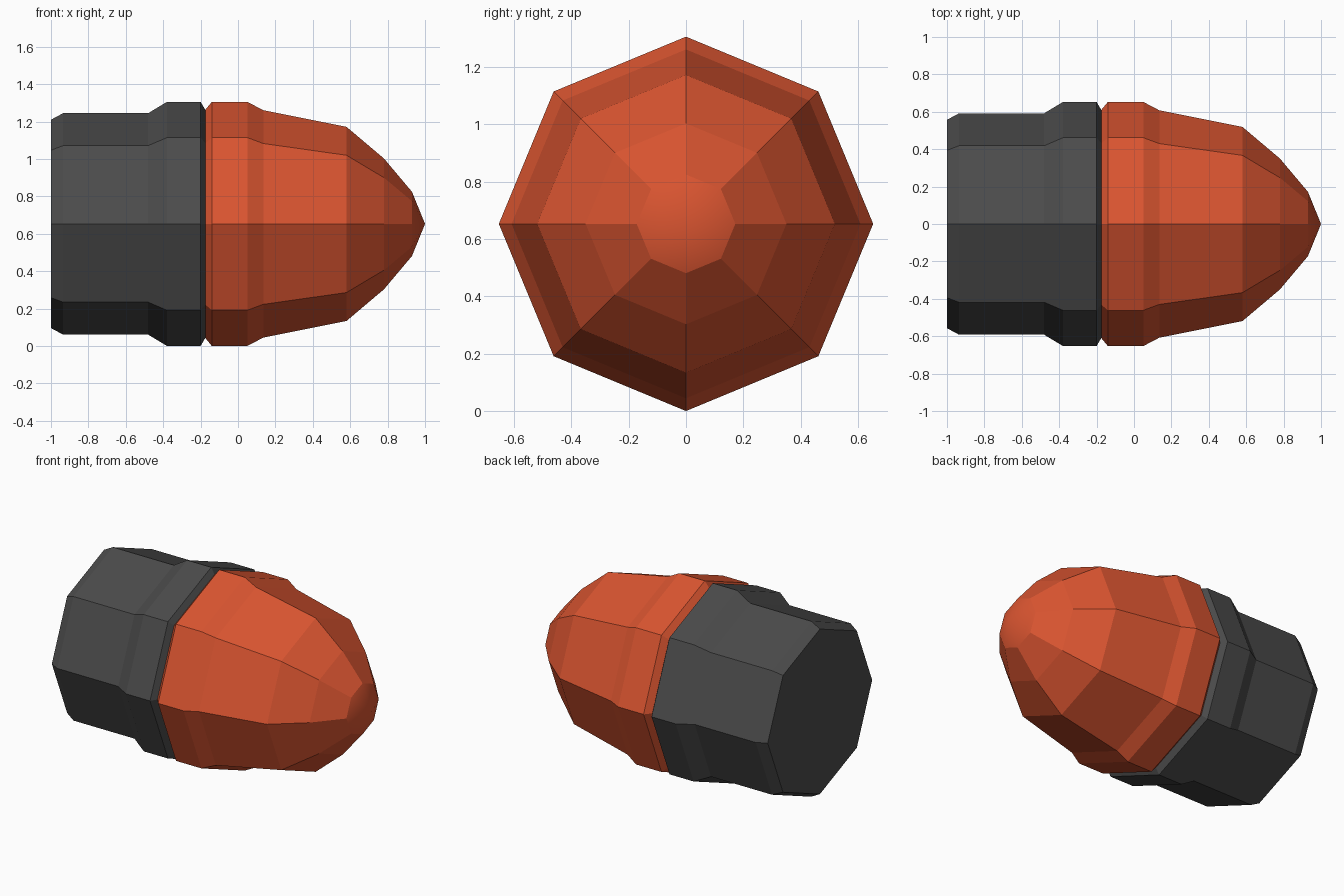
import bpy, bmesh, math

if "Cube" in bpy.data.objects:
    bpy.data.objects.remove(bpy.data.objects["Cube"])

SIDES = 8
CENTRE_Z = 0.6525


def material(name, colour):
    mat = bpy.data.materials.new(name)
    mat.diffuse_color = colour
    mat.use_nodes = True
    mat.node_tree.nodes["Principled BSDF"].inputs["Base Color"].default_value = mat.diffuse_color
    return mat


def lathe(name, profile, mat):
    """Eight-sided solid around the x axis from (x, radius) pairs; radius 0 makes a point."""
    bm = bmesh.new()
    rings = []
    for x, r in profile:
        n = SIDES if r > 0 else 1
        rings.append([bm.verts.new((x, r * math.cos(math.tau * i / SIDES),
                                    CENTRE_Z + r * math.sin(math.tau * i / SIDES)))
                      for i in range(n)])
    for a, b in zip(rings, rings[1:]):
        for i in range(SIDES):
            j = (i + 1) % SIDES
            if len(b) == 1:
                # rounded point is smooth, everything else stays flat
                bm.faces.new((a[i], a[j], b[0])).smooth = True
            else:
                bm.faces.new((a[i], a[j], b[j], b[i]))
    for ring in (rings[0], rings[-1]):
        if len(ring) > 1:
            bm.faces.new(ring)
    bmesh.ops.recalc_face_normals(bm, faces=bm.faces)
    mesh = bpy.data.meshes.new(name)
    bm.to_mesh(mesh)
    bm.free()
    mesh.materials.append(mat)
    obj = bpy.data.objects.new(name, mesh)
    bpy.context.collection.objects.link(obj)
    return obj


# Dark rear casing with stepped collar
lathe("casing", [(-1.0, 0.557), (-0.935, 0.592), (-0.48, 0.592), (-0.38, 0.6525),
                 (-0.20, 0.6525), (-0.175, 0.61)],
      material("dark_grey", (0.07, 0.07, 0.07, 1)))

# Orange tapered nose
lathe("nose", [(-0.175, 0.61), (-0.14, 0.6525), (0.05, 0.6525), (0.135, 0.608),
               (0.58, 0.519), (0.78, 0.35), (0.93, 0.172), (1.0, 0.0)],
      material("orange", (0.70, 0.09, 0.03, 1)))
